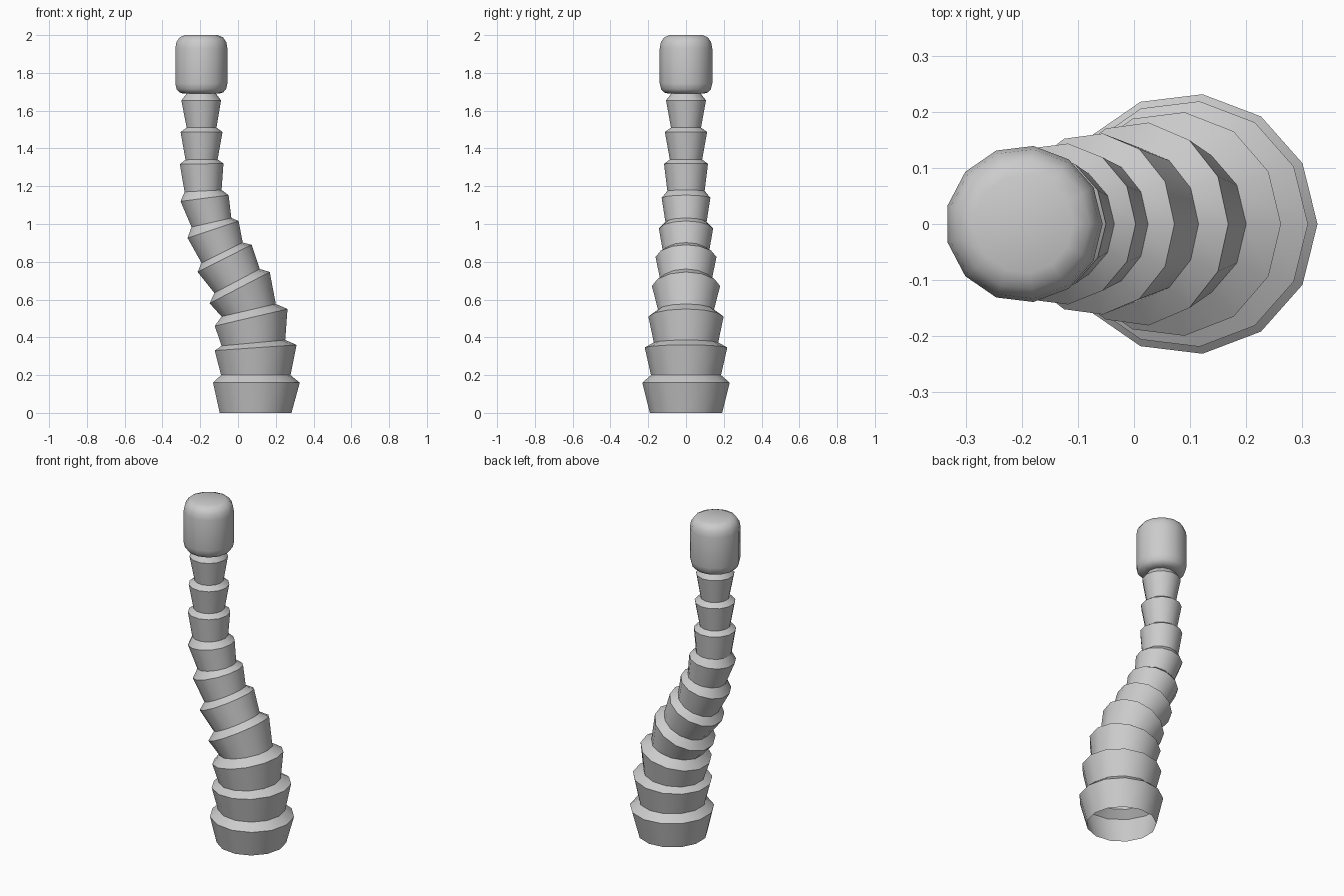
import bpy, bmesh, math
from mathutils import Vector

if "Cube" in bpy.data.objects:
    bpy.data.objects.remove(bpy.data.objects["Cube"])

SIDES = 13
STEP = 2 * math.pi / SIDES
SPAN = 1 + math.cos(STEP / 2)      # silhouette width of a 13-gon, in radii


def ring(bm, left, right):
    """13-sided ring whose silhouette in the front view runs from left to right."""
    l, r = Vector((left[0], 0, left[1])), Vector((right[0], 0, right[1]))
    u = (r - l).normalized()
    rad = (r - l).length / SPAN
    c = r - u * rad
    return [bm.verts.new(c + u * rad * math.cos(i * STEP) + Vector((0, rad * math.sin(i * STEP), 0)))
            for i in range(SIDES)]


def loft(name, rows, cap, angle):
    bm = bmesh.new()
    rings = [ring(bm, r[:2], r[2:]) for r in rows]
    for a, b in zip(rings, rings[1:]):
        for i in range(SIDES):
            j = (i + 1) % SIDES
            bm.faces.new((a[i], a[j], b[j], b[i]))
    if cap:
        bm.faces.new(rings[0][::-1])
        bm.faces.new(rings[-1])
    me = bpy.data.meshes.new(name)
    bm.to_mesh(me)
    bm.free()
    ob = bpy.data.objects.new(name, me)
    bpy.context.collection.objects.link(ob)
    bpy.ops.object.select_all(action='DESELECT')
    ob.select_set(True)
    bpy.context.view_layer.objects.active = ob
    bpy.ops.object.shade_smooth_by_angle(angle=math.radians(angle))
    return ob


# Trunk: alternating narrow necks and wide ridges (left x, z, right x, z), open at the base
trunk = [
    (-.097, 0, .283, 0),
    (-.132, .16, .327, .16), (-.09, .20, .278, .20),
    (-.123, .33, .31, .36), (-.087, .355, .25, .386),
    (-.123, .46, .262, .55), (-.087, .51, .20, .577),
    (-.15, .58, .168, .746), (-.125, .635, .115, .762),
    (-.214, .746, .072, .89), (-.193, .794, .025, .902),
    (-.267, .926, .003, 1.016), (-.246, .984, -.035, 1.032),
    (-.304, 1.12, -.05, 1.153), (-.283, 1.17, -.087, 1.18),
    (-.308, 1.317, -.077, 1.32), (-.278, 1.34, -.108, 1.342),
    (-.304, 1.487, -.082, 1.487), (-.272, 1.51, -.114, 1.51),
    (-.30, 1.655, -.09, 1.655), (-.268, 1.695, -.12, 1.695),
]
loft("trunk", trunk, False, 32)

# Head: rounded drum on top
HX = -.196
profile = [(.095, 1.69), (.118, 1.697), (.133, 1.714), (.140, 1.745),
           (.140, 1.93), (.134, 1.963), (.117, 1.988), (.088, 2.0)]
loft("trunk_head", [(HX - r * (SPAN - 1), z, HX + r, z) for r, z in profile], True, 60)
